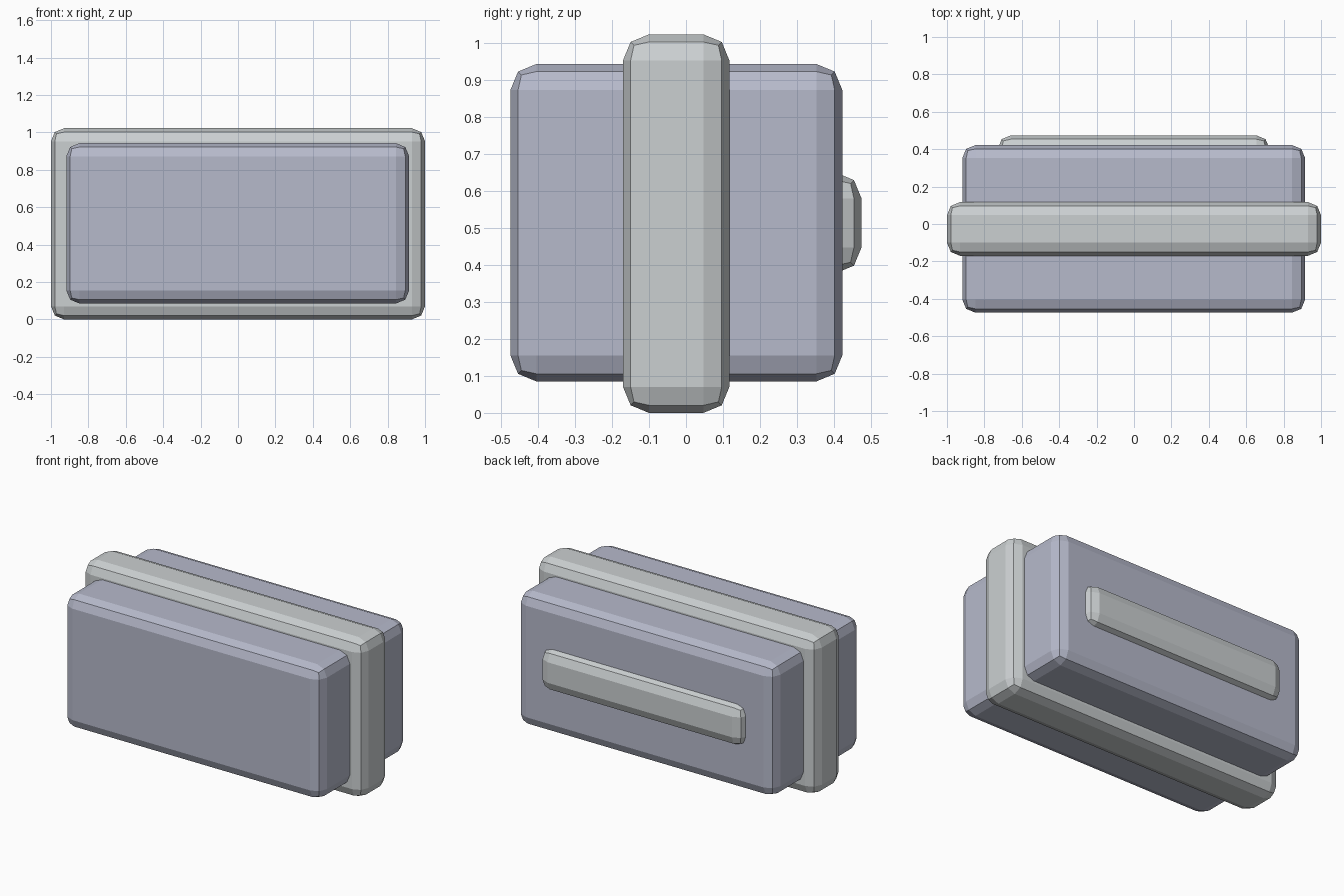
import bpy

if "Cube" in bpy.data.objects:
    bpy.data.objects.remove(bpy.data.objects["Cube"])


def material(name, rgb):
    mat = bpy.data.materials.new(name)
    mat.diffuse_color = (*rgb, 1.0)
    mat.use_nodes = True
    mat.node_tree.nodes["Principled BSDF"].inputs["Base Color"].default_value = mat.diffuse_color
    return mat


def rounded_box(name, low, high, mat, radius=0.07):
    """Box between two corners, with two-step bevelled edges and flat faces."""
    centre = [(a + b) / 2 for a, b in zip(low, high)]
    bpy.ops.mesh.primitive_cube_add(size=1, location=centre)
    obj = bpy.context.object
    obj.name = name
    obj.scale = [b - a for a, b in zip(low, high)]
    bpy.ops.object.transform_apply(location=False, rotation=False, scale=True)
    bevel = obj.modifiers.new("Bevel", 'BEVEL')
    bevel.width = radius
    bevel.segments = 2
    bevel.limit_method = 'NONE'
    obj.data.materials.append(mat)
    return obj


lavender = material("lavender grey", (0.47, 0.49, 0.60))
silver = material("pale silver", (0.60, 0.63, 0.64))

# Main case
rounded_box("case_body", (-0.918, -0.474, 0.085), (0.915, 0.422, 0.942), lavender)

# Wide band wrapped around the middle
rounded_box("middle_band", (-1.0, -0.17, 0.0), (1.0, 0.117, 1.022), silver)

# Raised bar on the back face
rounded_box("back_bar", (-0.728, 0.25, 0.377), (0.724, 0.474, 0.649), silver)
